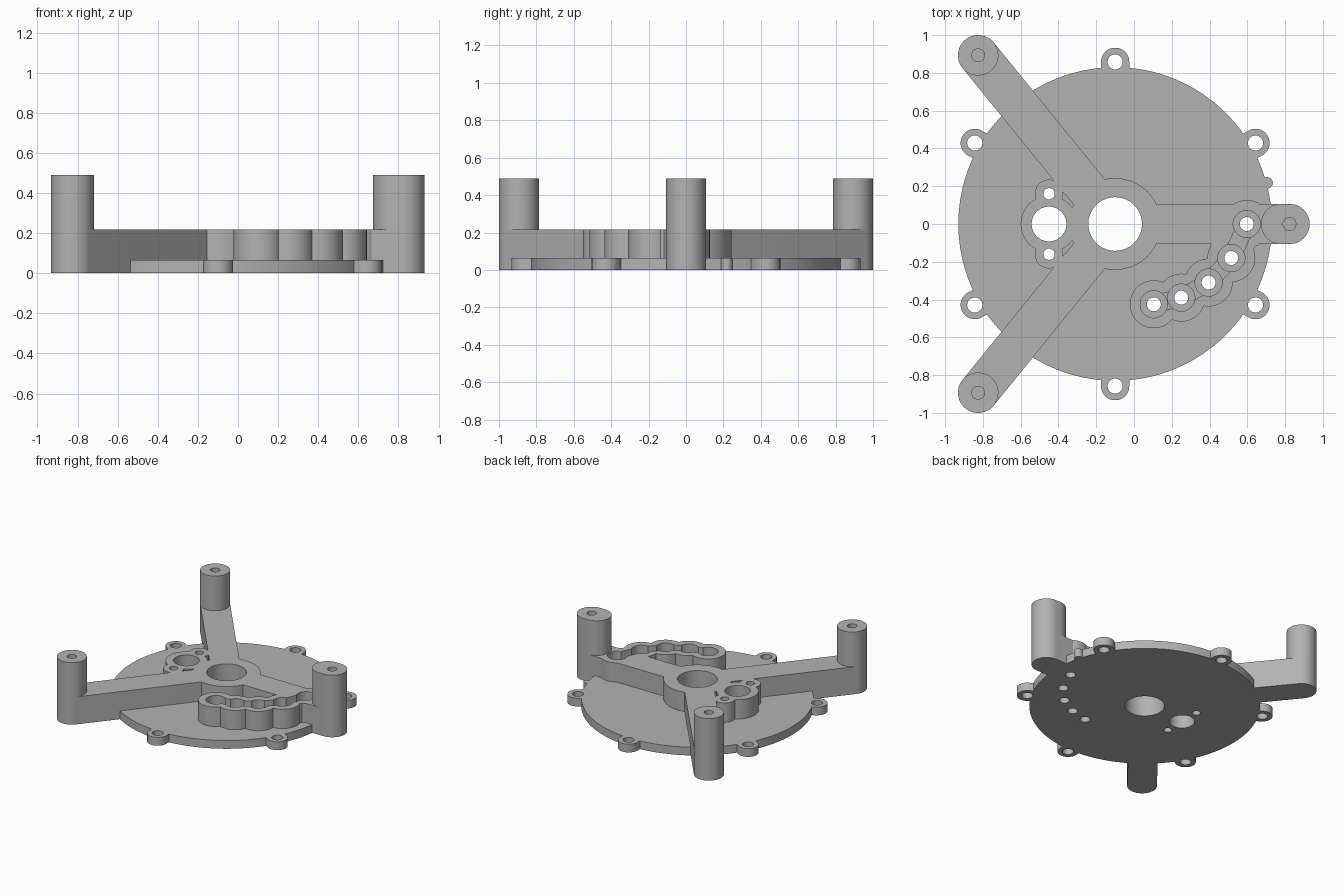
import bpy, bmesh, math
from mathutils import Matrix, Vector

cube = bpy.data.objects.get("Cube")
if cube:
    bpy.data.objects.remove(cube, do_unlink=True)

grey = bpy.data.materials.new("plain grey")
grey.use_nodes = True
colour = (0.45, 0.45, 0.45, 1)
grey.diffuse_color = colour
grey.node_tree.nodes["Principled BSDF"].inputs["Base Color"].default_value = colour


def slot(name, p, q, r, z0, z1, segs=48, matrix=None):
    """Upright prism with a rounded slot outline from p to q (a cylinder if p == q)."""
    p, q = Vector(p), Vector(q)
    a = math.atan2(q.y - p.y, q.x - p.x)
    half = segs // 2
    pts = []
    for centre, start in ((q, a - math.pi / 2), (p, a + math.pi / 2)):
        count = half if p == q else half + 1
        for i in range(count):
            t = start + math.pi * i / half
            pts.append(centre + r * Vector((math.cos(t), math.sin(t))))
    bm = bmesh.new()
    face = bm.faces.new([bm.verts.new((v.x, v.y, z0)) for v in pts])
    top = bmesh.ops.extrude_face_region(bm, geom=[face])["geom"]
    bmesh.ops.translate(bm, vec=(0, 0, z1 - z0),
                        verts=[g for g in top if isinstance(g, bmesh.types.BMVert)])
    if matrix:
        bm.transform(matrix)
    bmesh.ops.recalc_face_normals(bm, faces=bm.faces)
    mesh = bpy.data.meshes.new(name)
    bm.to_mesh(mesh)
    bm.free()
    mesh.materials.append(grey)
    obj = bpy.data.objects.new(name, mesh)
    bpy.context.collection.objects.link(obj)
    return obj


def combine(body, tool, operation):
    """Join or cut one solid with another, then discard the tool."""
    mod = body.modifiers.new("shape", 'BOOLEAN')
    mod.operation, mod.object, mod.solver = operation, tool, 'MANIFOLD'
    bpy.context.view_layer.objects.active = body
    bpy.ops.object.modifier_apply(modifier=mod.name)
    bpy.data.objects.remove(tool, do_unlink=True)


def add(body, *args, **kw):
    combine(body, slot("piece", *args, **kw), 'UNION')


def cut(body, *args, **kw):
    combine(body, slot("cutter", *args, **kw), 'DIFFERENCE')


HUB = (-0.1, 0)
MOTOR = (-0.45, 0)
SCREWS = [(-0.45, 0.16), (-0.45, -0.16)]
CHAIN = [(0.105, -0.425), (0.25, -0.39), (0.395, -0.31), (0.515, -0.18), (0.597, 0)]
POSTS = {"back_right_post": ((-0.825, 0.893), (-0.825, 0.893)),
         "front_right_post": ((-0.825, -0.893), (-0.825, -0.893)),
         "left_post": ((0.78, 0), (0.823, 0))}
PLATE_TOP, ARM_TOP, POST_TOP = 0.065, 0.217, 0.49

# Round base plate with six screw lugs and an edge bump
plate = slot("base_plate", HUB, HUB, 0.83, 0, PLATE_TOP, segs=128)
for k in range(6):
    a = math.radians(30 + 60 * k)
    at = lambda d: (HUB[0] + d * math.cos(a), HUB[1] + d * math.sin(a))
    add(plate, at(0.7), at(0.858), 0.075, 0, PLATE_TOP)
    cut(plate, at(0.858), at(0.858), 0.04, -0.1, 0.2)
add(plate, (0.6, 0.2), (0.705, 0.218), 0.03, 0, PLATE_TOP)

# Three armed frame with hub, motor boss and screw bosses
frame = slot("arm_frame", HUB, HUB, 0.243, 0, ARM_TOP, segs=64)
for inner, outer in POSTS.values():
    add(frame, HUB, inner, 0.107, 0, ARM_TOP)
add(frame, MOTOR, MOTOR, 0.15, 0, ARM_TOP)
for s in SCREWS:
    add(frame, s, s, 0.075, 0, ARM_TOP)

# Scalloped wall around the curved row of pockets
for c in CHAIN:
    add(frame, c, c, 0.127, 0, ARM_TOP)
for c, d in zip(CHAIN, CHAIN[1:]):
    add(frame, c, d, 0.09, 0, ARM_TOP)

# Pockets and the channels between them
for c in CHAIN:
    cut(frame, c, c, 0.072, PLATE_TOP, 0.4)
for c, d in zip(CHAIN, CHAIN[1:]):
    cut(frame, c, d, 0.045, 0.1, 0.4)

# Rounded outlet notch through the side of the wall
out = Vector((0.97, -0.22, 0)).normalized()
up = Vector((0, 0, 1))
side = up.cross(out)
turn = Matrix((side, up, out)).transposed().to_4x4()
turn.translation = (0.515, -0.18, 0.167)
cut(frame, (0, 0), (0, 0.2), 0.055, 0.03, 0.2, matrix=turn)

# Through holes in both plate and frame
for body in (plate, frame):
    cut(body, HUB, HUB, 0.142, -0.1, 0.4, segs=64)
    cut(body, MOTOR, MOTOR, 0.092, -0.1, 0.4)
    for s in SCREWS:
        cut(body, s, s, 0.03, -0.1, 0.4)
    for c in CHAIN:
        cut(body, c, c, 0.037, -0.1, 0.4)

# Standing posts with blind screw holes
parts = [plate, frame]
for name, (inner, outer) in POSTS.items():
    post = slot(name, inner, outer, 0.107, 0, POST_TOP)
    cut(post, outer, outer, 0.034, 0.25, 0.6)
    parts.append(post)

# Smooth round walls with crisp rims
bpy.ops.object.select_all(action='DESELECT')
for part in parts:
    part.select_set(True)
bpy.context.view_layer.objects.active = plate
bpy.ops.object.shade_smooth_by_angle(angle=math.radians(30))
